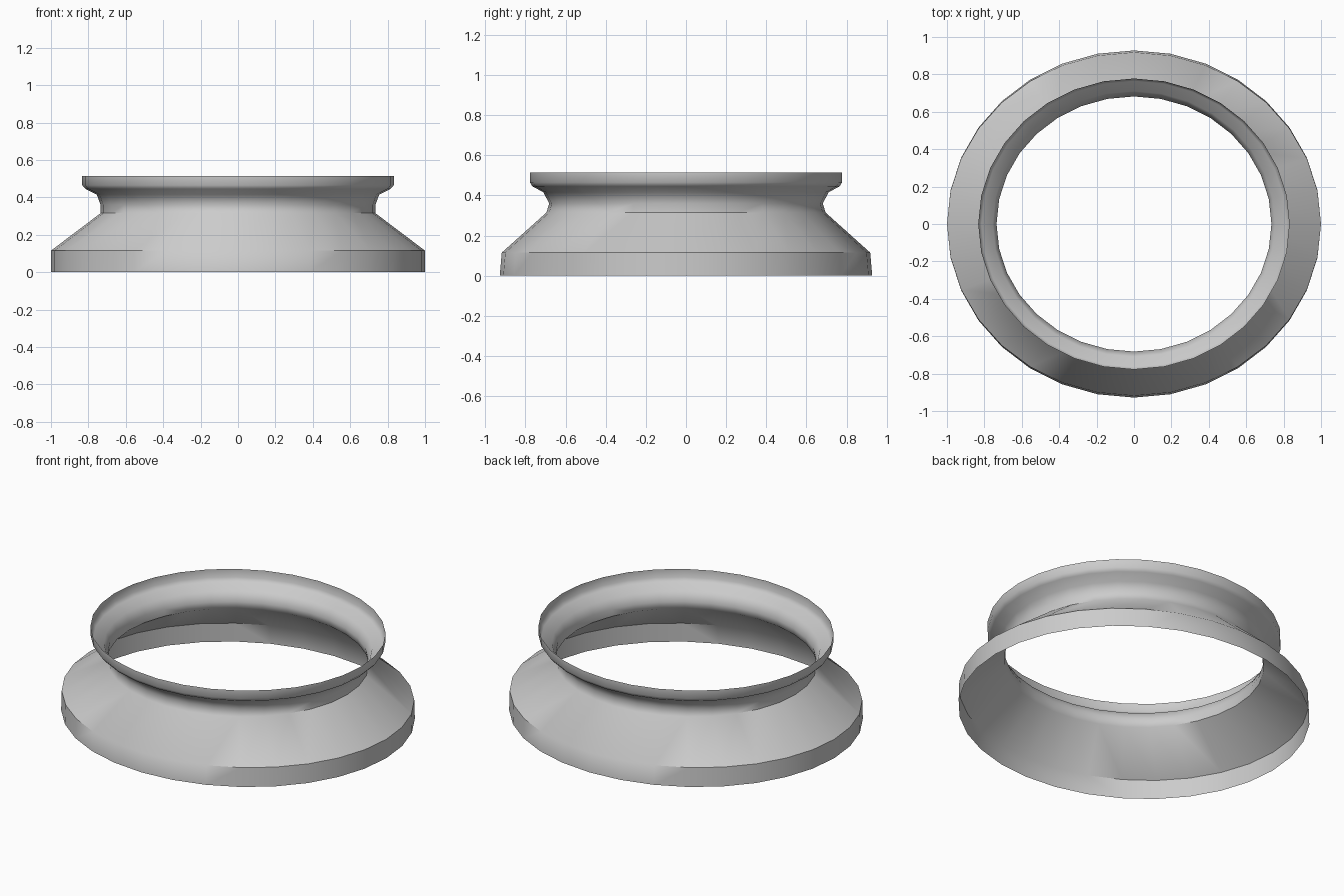
import bpy, bmesh, math

if "Cube" in bpy.data.objects:
    bpy.data.objects.remove(bpy.data.objects["Cube"])

SIDES = 32

# Half-width in x, half-depth in y, height
PROFILE = [
    (1.0, 0.928, 0.0), (1.0, 0.918, 0.115),       # base band
    (0.735, 0.695, 0.315), (0.735, 0.682, 0.36),  # sloping shoulder and waist
    (0.755, 0.71, 0.415), (0.815, 0.765, 0.445),  # flare under the lip
    (0.833, 0.778, 0.465), (0.833, 0.778, 0.515), # lip band
]


def oval(bm, rx, ry, z):
    return [bm.verts.new((rx * math.cos(2 * math.pi * i / SIDES),
                          ry * math.sin(2 * math.pi * i / SIDES), z))
            for i in range(SIDES)]


# Open, thin-walled oval collar
bm = bmesh.new()
rings = [oval(bm, *p) for p in PROFILE]
for low, high in zip(rings, rings[1:]):
    for i in range(SIDES):
        j = (i + 1) % SIDES
        bm.faces.new((low[i], low[j], high[j], high[i]))

mesh = bpy.data.meshes.new("flared_collar")
bm.to_mesh(mesh)
bm.free()
collar = bpy.data.objects.new("flared_collar", mesh)
bpy.context.collection.objects.link(collar)
bpy.context.view_layer.objects.active = collar
collar.select_set(True)
bpy.ops.object.shade_smooth_by_angle(angle=math.radians(45))
